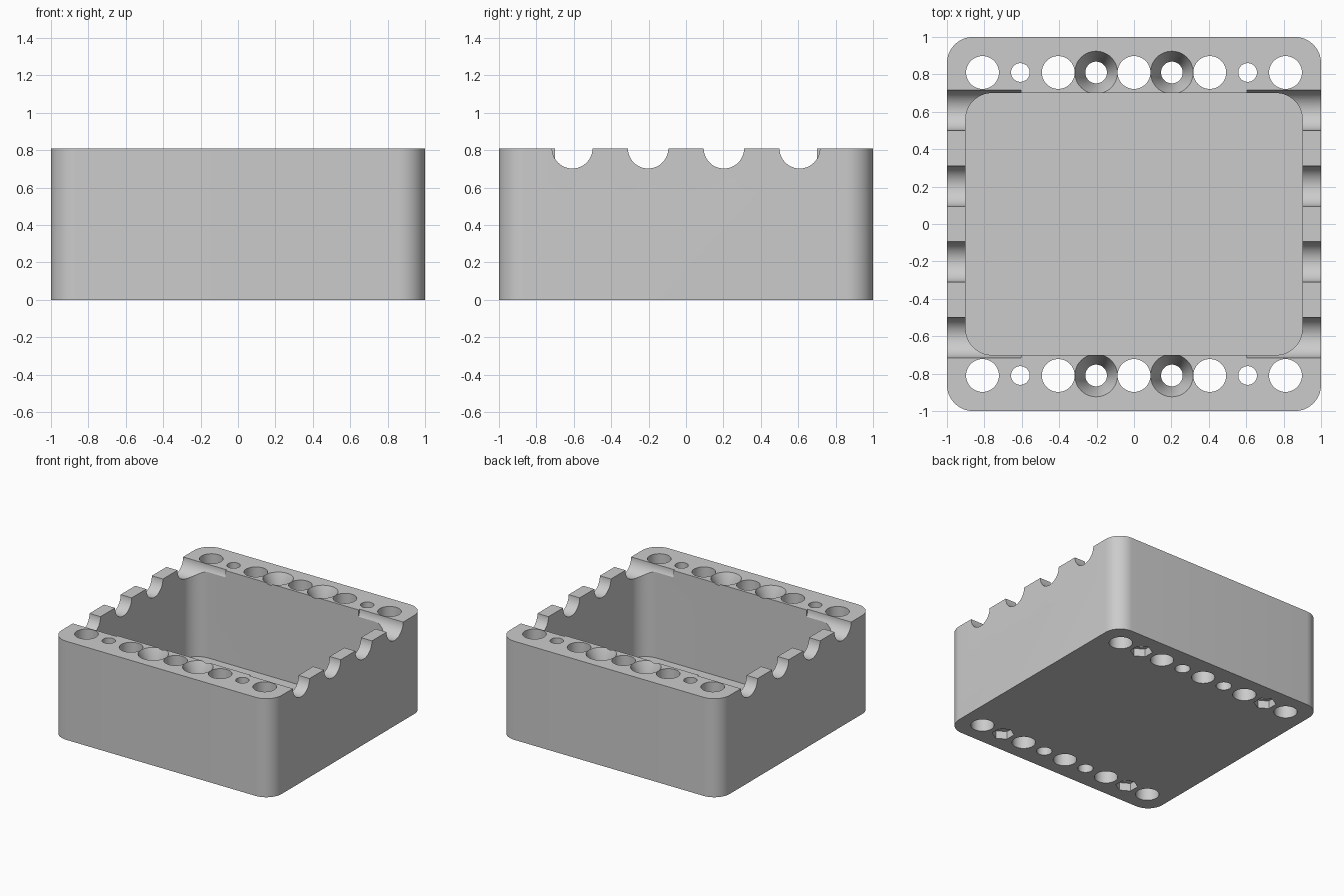
import bpy, bmesh
from math import pi, sin, cos, radians
from mathutils import Matrix

cube = bpy.data.objects.get("Cube")
if cube:
    bpy.data.objects.remove(cube, do_unlink=True)

HEIGHT, FLOOR, PITCH = 0.81, 0.05, 0.2025
ROW = 4 * PITCH

grey = bpy.data.materials.new("plain_grey")
grey.use_nodes = True
grey.diffuse_color = (0.6, 0.6, 0.6, 1)
grey.node_tree.nodes["Principled BSDF"].inputs["Base Color"].default_value = (0.6, 0.6, 0.6, 1)


def loft(name, bottom, top, z0, z1, matrix=Matrix()):
    """Closed solid between two matching outlines."""
    bm = bmesh.new()
    lower = [bm.verts.new((x, y, z0)) for x, y in bottom]
    upper = [bm.verts.new((x, y, z1)) for x, y in top]
    n = len(lower)
    bm.faces.new(lower[::-1])
    bm.faces.new(upper)
    for i in range(n):
        j = (i + 1) % n
        bm.faces.new((lower[i], lower[j], upper[j], upper[i]))
    bm.transform(matrix)
    bmesh.ops.recalc_face_normals(bm, faces=bm.faces[:])
    mesh = bpy.data.meshes.new(name)
    bm.to_mesh(mesh)
    bm.free()
    mesh.materials.append(grey)
    obj = bpy.data.objects.new(name, mesh)
    bpy.context.collection.objects.link(obj)
    return obj


def ring(r, sides=48, turn=0.0):
    return [(r * cos(turn + 2 * pi * i / sides), r * sin(turn + 2 * pi * i / sides))
            for i in range(sides)]


def rounded_rect(hx, hy, r, steps=12):
    pts = []
    for q, (sx, sy) in enumerate(((1, 1), (-1, 1), (-1, -1), (1, -1))):
        for i in range(steps + 1):
            a = pi / 2 * (q + i / steps)
            pts.append((sx * (hx - r) + r * cos(a), sy * (hy - r) + r * sin(a)))
    return pts


def box_outline(hx, hy, r, name, z0, z1):
    outline = rounded_rect(hx, hy, r)
    return loft(name, outline, outline, z0, z1)


def cut(cutter):
    cutter.hide_render = True
    mod = box.modifiers.new("cut", 'BOOLEAN')
    mod.operation, mod.solver, mod.object = 'DIFFERENCE', 'EXACT', cutter
    bpy.ops.object.modifier_apply(modifier=mod.name)
    bpy.data.objects.remove(cutter, do_unlink=True)


def bore(x, y, r0, r1, z0, z1, sides=48, turn=0.0):
    cut(loft("bore_cutter", ring(r0, sides, turn), ring(r1, sides, turn), z0, z1,
             Matrix.Translation((x, y, 0))))


# Open box with rounded corners
box = box_outline(1, 1, 0.14, "open_box", 0, HEIGHT)
bpy.context.view_layer.objects.active = box
box.select_set(True)
cut(box_outline(0.9, 0.7, 0.14, "cavity_cutter", FLOOR, HEIGHT + 0.2))

# Rows of holes in the thick front and back walls
for y in (-ROW, ROW):
    for i in range(-4, 5):
        x = i * PITCH
        if i % 2 == 0:
            r = 0.088
        else:
            r = 0.058 if abs(i) == 1 else 0.05
        bore(x, y, r, r, -0.1, HEIGHT + 0.1)
        if abs(i) == 1:    # countersink in the rim
            bore(x, y, 0.058, 0.114, HEIGHT - 0.13, HEIGHT)
        elif abs(i) == 3:  # hexagonal pocket in the base
            bore(x, y, 0.084, 0.084, -0.05, 0.065, 6, pi / 2)

# Half-round cable notches across the side walls
for side in (-1, 1):
    for i in (-3, -1, 1, 3):
        place = (Matrix.Translation((side * 0.855, i * PITCH, HEIGHT))
                 @ Matrix.Rotation(pi / 2, 4, 'Y'))
        cut(loft("notch_cutter", ring(0.108), ring(0.108), -0.25, 0.25, place))

bpy.ops.object.shade_smooth_by_angle(angle=radians(30))
